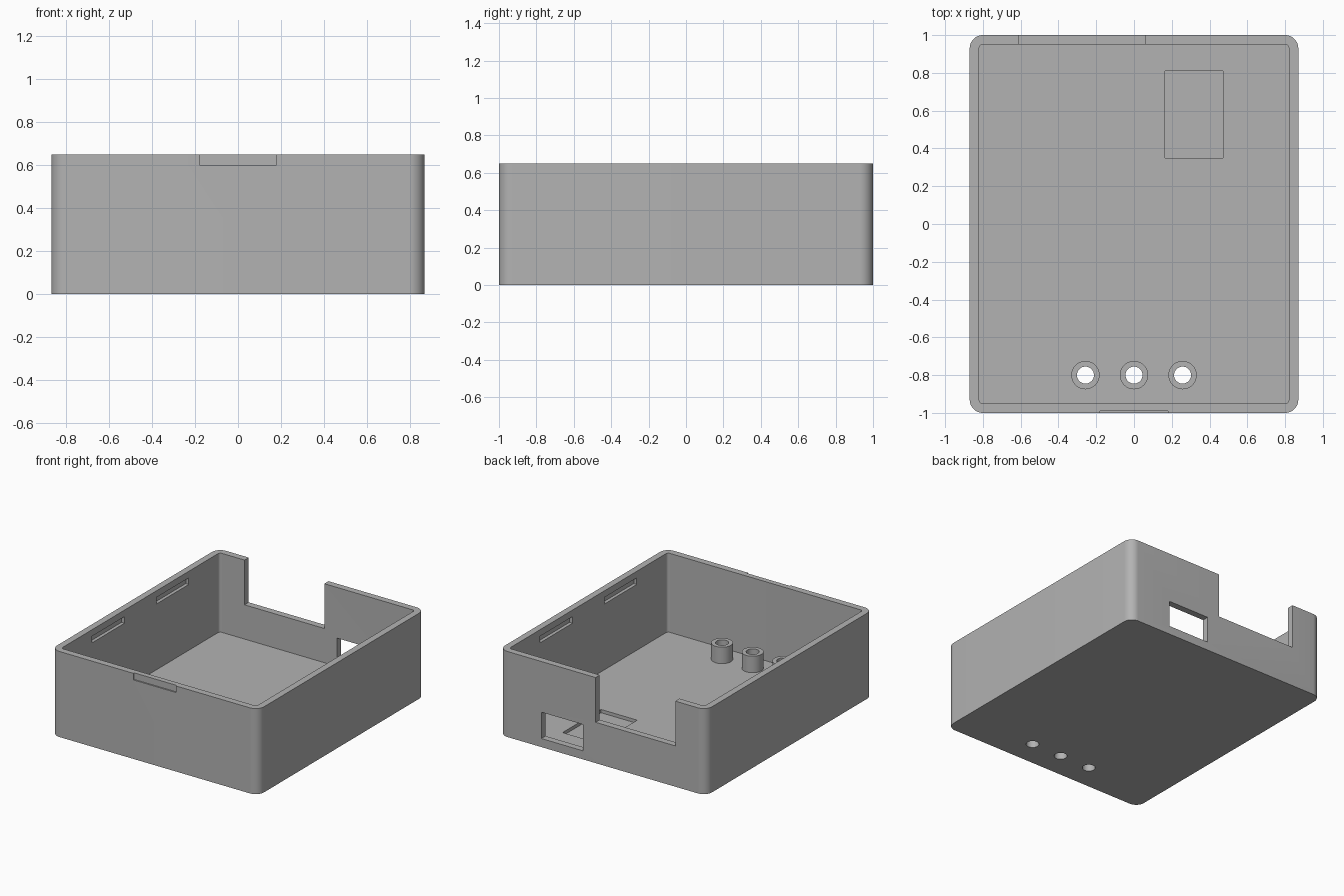
import bpy, bmesh
from math import radians
from mathutils import Matrix

if "Cube" in bpy.data.objects:
    bpy.data.objects.remove(bpy.data.objects["Cube"], do_unlink=True)

WIDTH, LENGTH, HEIGHT = 1.74, 2.0, 0.65
WALL, FLOOR = 0.05, 0.05
HX, HY = WIDTH / 2, LENGTH / 2

grey = bpy.data.materials.new("grey plastic")
grey.use_nodes = True
colour = (0.45, 0.45, 0.45, 1)
grey.diffuse_color = colour
grey.node_tree.nodes["Principled BSDF"].inputs["Base Color"].default_value = colour


def finish(name, bm):
    mesh = bpy.data.meshes.new(name)
    bm.to_mesh(mesh)
    bm.free()
    obj = bpy.data.objects.new(name, mesh)
    bpy.context.collection.objects.link(obj)
    mesh.materials.append(grey)
    return obj


def box(name, x, y, z, radius=0):
    """Box between (low, high) pairs, with optional rounded vertical edges."""
    bm = bmesh.new()
    bmesh.ops.create_cube(bm, size=1)
    for v in bm.verts:
        v.co = [r[1] if c > 0 else r[0] for c, r in zip(v.co, (x, y, z))]
    if radius:
        upright = [e for e in bm.edges
                   if abs(e.verts[0].co.z - e.verts[1].co.z) > 0.01]
        bmesh.ops.bevel(bm, geom=upright, offset=radius, segments=10,
                        profile=0.5, affect='EDGES')
    return finish(name, bm)


def cylinder(name, x, y, z, radius):
    bm = bmesh.new()
    bmesh.ops.create_cone(bm, cap_ends=True, segments=48, radius1=radius,
                          radius2=radius, depth=z[1] - z[0],
                          matrix=Matrix.Translation((x, y, sum(z) / 2)))
    return finish(name, bm)


def cut(target, cutter, keep=False):
    cutter.hide_render = True
    mod = target.modifiers.new("cut", 'BOOLEAN')
    mod.operation = 'DIFFERENCE'
    mod.solver = 'EXACT'
    mod.object = cutter
    bpy.context.view_layer.objects.active = target
    bpy.ops.object.modifier_apply(modifier=mod.name)
    if not keep:
        bpy.data.objects.remove(cutter, do_unlink=True)


def smooth(obj):
    bpy.ops.object.select_all(action='DESELECT')
    obj.select_set(True)
    bpy.context.view_layer.objects.active = obj
    bpy.ops.object.shade_smooth_by_angle(angle=radians(30))


# Open tray with rounded corners
case = box("case", (-HX, HX), (-HY, HY), (0, HEIGHT), 0.07)
cut(case, box("cavity", (-HX + WALL, HX - WALL), (-HY + WALL, HY - WALL),
              (FLOOR, HEIGHT + 0.1), 0.02))

# Back wall: tall open notch and connector window
cut(case, box("notch", (-0.61, 0.06), (HY - 0.1, HY + 0.1), (0.31, HEIGHT + 0.1)))
cut(case, box("window", (0.165, 0.515), (HY - 0.1, HY + 0.1), (0.065, 0.265)))

# Shallow pocket in the floor
cut(case, box("pocket", (0.165, 0.47), (0.35, 0.81), (0.025, 0.2)))

# Pry recess at the top of the front wall
cut(case, box("pry_recess", (-0.18, 0.18), (-HY - 0.1, -HY + 0.01),
              (HEIGHT - 0.05, HEIGHT + 0.1)))

# Snap slots inside both side walls
for side in (-1, 1):
    for end in (-1, 1):
        x = sorted((side * (HX - 0.1), side * (HX - 0.025)))
        y = sorted((end * 0.19, end * 0.58))
        cut(case, box("slot", x, y, (0.55, 0.60)))

# Hollow button posts whose bores pass through the floor
for label, x in (("right", -0.257), ("middle", 0), ("left", 0.257)):
    post = cylinder(label + "_post", x, -0.8, (FLOOR - 0.01, 0.175), 0.075)
    bore = cylinder("bore", x, -0.8, (-0.1, 0.4), 0.045)
    cut(post, bore, keep=True)
    cut(case, bore)
    smooth(post)
smooth(case)
